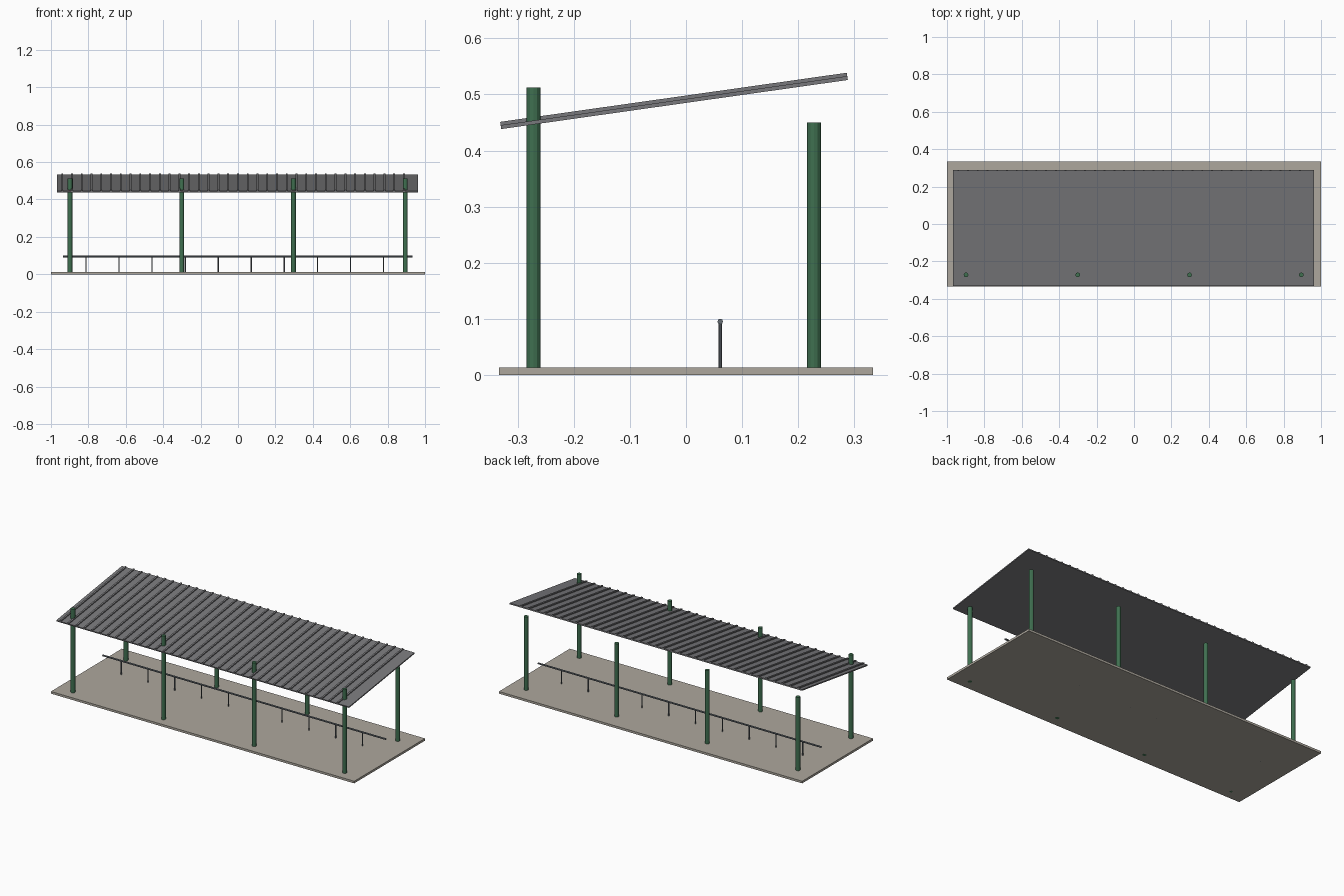
import bpy, math
from mathutils import Vector, Matrix

if "Cube" in bpy.data.objects:
    bpy.data.objects.remove(bpy.data.objects["Cube"])


def material(name, color):
    m = bpy.data.materials.new(name)
    m.diffuse_color = (*color, 1)
    m.use_nodes = True
    m.node_tree.nodes["Principled BSDF"].inputs["Base Color"].default_value = m.diffuse_color
    return m


CONCRETE = material("concrete", (0.42, 0.39, 0.34))
GREEN = material("green_paint", (0.05, 0.16, 0.08))
METAL = material("roof_metal", (0.19, 0.19, 0.20))
STEEL = material("rail_steel", (0.13, 0.15, 0.17))


def box(name, center, size, mat, tilt=0.0):
    bpy.ops.mesh.primitive_cube_add(size=1)
    ob = bpy.context.object
    ob.name = name
    ob.data.transform(Matrix.Diagonal((*size, 1)))
    ob.location = center
    ob.rotation_euler = (tilt, 0, 0)
    ob.data.materials.append(mat)
    return ob


def rod(name, a, b, radius, sides, mat):
    a, b = Vector(a), Vector(b)
    bpy.ops.mesh.primitive_cylinder_add(vertices=sides, radius=radius, depth=(b - a).length)
    ob = bpy.context.object
    ob.name = name
    ob.location = (a + b) / 2
    ob.rotation_euler = (b - a).to_track_quat('Z', 'Y').to_euler()
    ob.data.materials.append(mat)
    return ob


# Ground slab
SLAB_TOP = 0.013
box("platform_slab", (0, 0, SLAB_TOP / 2), (2, 0.667, SLAB_TOP), CONCRETE)

# Support posts: tall front row, shorter back row
for row, y, top in (("front", -0.272, 0.512), ("back", 0.228, 0.45)):
    for i in range(4):
        x = -0.898 + i * 0.5975
        rod(f"{row}_post_{i + 1}", (x, y, 0), (x, y, top), 0.0125, 12, GREEN)

# Sloping roof sheet
TILT = math.atan2(0.0875, 0.618)
LENGTH = 0.618 / math.cos(TILT)
THICK = 0.007
center = Vector((-0.002, -0.021, 0.4855))
up = Vector((0, -math.sin(TILT), math.cos(TILT)))
box("roof_sheet", center, (1.93, LENGTH, THICK), METAL, TILT)

# Raised ribs along the slope
RIB = 0.010
for i in range(36):
    c = center + up * (THICK / 2 + 0.001)
    c.x = -0.94 + i * 0.0522
    box(f"roof_rib_{i + 1}", c, (RIB, LENGTH, RIB), METAL, TILT)

# Low rail on short stanchions
RAIL_Y, RAIL_Z = 0.061, 0.095
rod("rail_bar", (-0.935, RAIL_Y, RAIL_Z), (0.933, RAIL_Y, RAIL_Z), 0.005, 8, STEEL)
for i in range(10):
    x = -0.813 + i * 0.1768
    rod(f"rail_stanchion_{i + 1}", (x, RAIL_Y, 0), (x, RAIL_Y, RAIL_Z), 0.0033, 8, STEEL)
